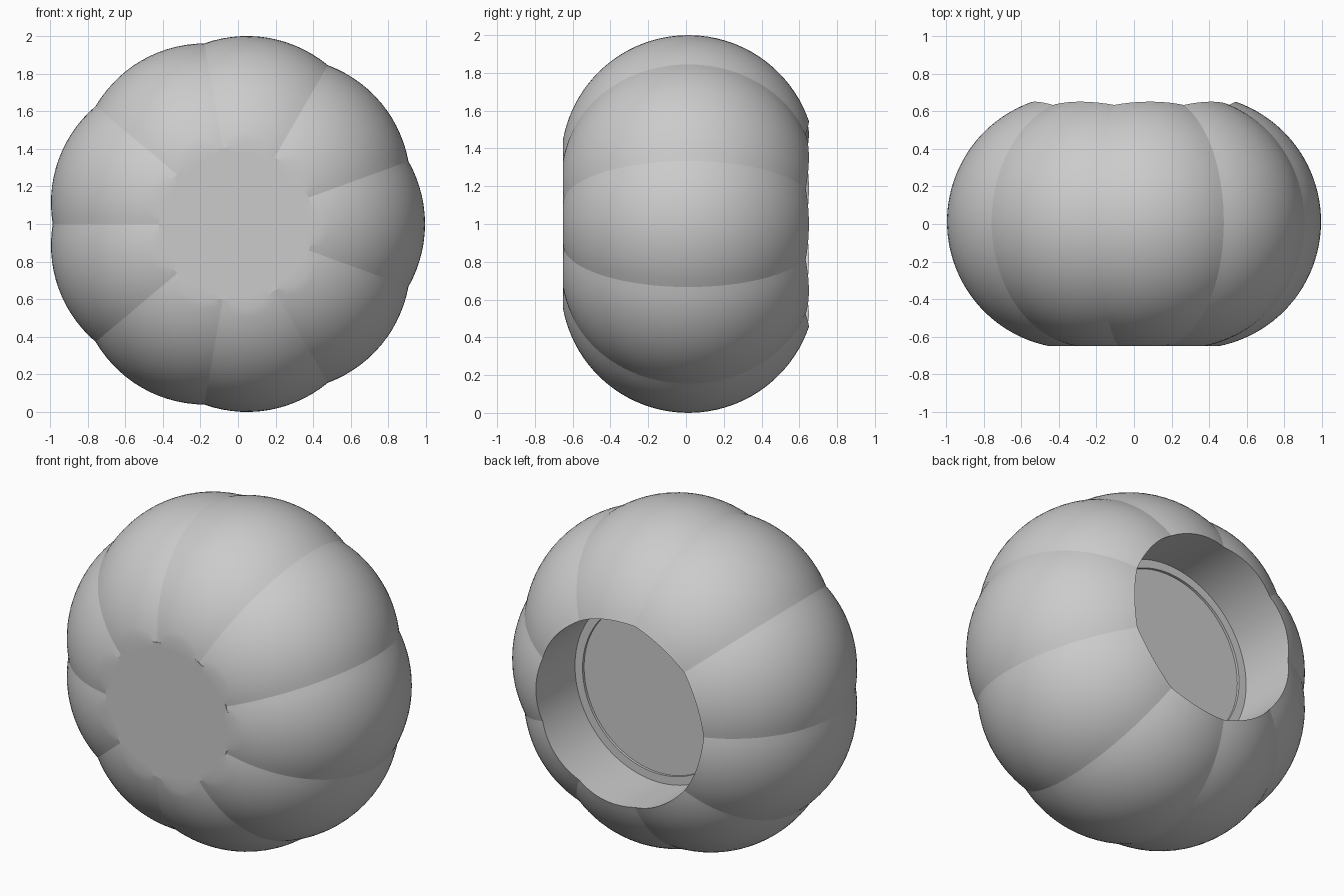
import bpy, bmesh
from math import sin, cos, asin, acos, sqrt, radians

cube = bpy.data.objects.get("Cube")
if cube:
    bpy.data.objects.remove(cube, do_unlink=True)

LOBES, STEPS, ARC = 9, 14, 44
OFFSET, RADIUS = 0.33, 0.675      # lobe spheres: distance from axis, radius
MID_X, MID_Y, MID_Z = -0.01, 0.0125, 1.0
FRONT, PLATE = -0.65, 0.41        # flat front and its smallest radius
HOLE, FLOOR, LEDGE, STEP = 0.55, 0.28, 0.5, 0.015


def profile(phi):
    """Radius and y along one slice, from front plate to socket floor."""
    mid = OFFSET * cos(phi)
    rho = sqrt(RADIUS ** 2 - (OFFSET * sin(phi)) ** 2)
    start = asin((FRONT - MID_Y) / rho)
    if mid + rho * cos(start) < PLATE:
        start = -acos((PLATE - mid) / rho)
    end = acos((HOLE - mid) / rho)
    rim = mid + rho * cos(start)
    pts = [(PLATE - 0.03, FRONT), (rim, FRONT)]
    for i in range(ARC + 1):
        a = start + (end - start) * i / ARC
        pts.append((mid + rho * cos(a), MID_Y + rho * sin(a)))
    # socket wall, ledge and recessed floor
    pts += [(HOLE, FLOOR), (LEDGE, FLOOR), (LEDGE, FLOOR - STEP)]
    return pts


# Lobed body, lofted around the y axis
bm = bmesh.new()
columns = []
pitch = 360 / LOBES
for lobe in range(LOBES):
    for s in range(STEPS):
        phi = radians(pitch * (s / STEPS - 0.5))
        t = radians(pitch * lobe) + phi
        columns.append([bm.verts.new((MID_X + r * cos(t), y, MID_Z + r * sin(t)))
                        for r, y in profile(phi)])
for k, col in enumerate(columns):
    nxt = columns[(k + 1) % len(columns)]
    for i in range(len(col) - 1):
        bm.faces.new((col[i], col[i + 1], nxt[i + 1], nxt[i]))
bm.faces.new([c[0] for c in columns])
bm.faces.new([c[-1] for c in columns])
bmesh.ops.remove_doubles(bm, verts=bm.verts, dist=0.0003)
bmesh.ops.recalc_face_normals(bm, faces=bm.faces)

mesh = bpy.data.meshes.new("lobed_body")
bm.to_mesh(mesh)
bm.free()
body = bpy.data.objects.new("lobed_body", mesh)
bpy.context.collection.objects.link(body)

# Plain grey material
grey = bpy.data.materials.new("plain_grey")
grey.use_nodes = True
colour = (0.6, 0.6, 0.6, 1.0)
grey.diffuse_color = colour
grey.node_tree.nodes["Principled BSDF"].inputs["Base Color"].default_value = colour
mesh.materials.append(grey)

# Smooth lobes with crisp creases
bpy.ops.object.select_all(action="DESELECT")
body.select_set(True)
bpy.context.view_layer.objects.active = body
bpy.ops.object.shade_smooth_by_angle(angle=radians(15))
